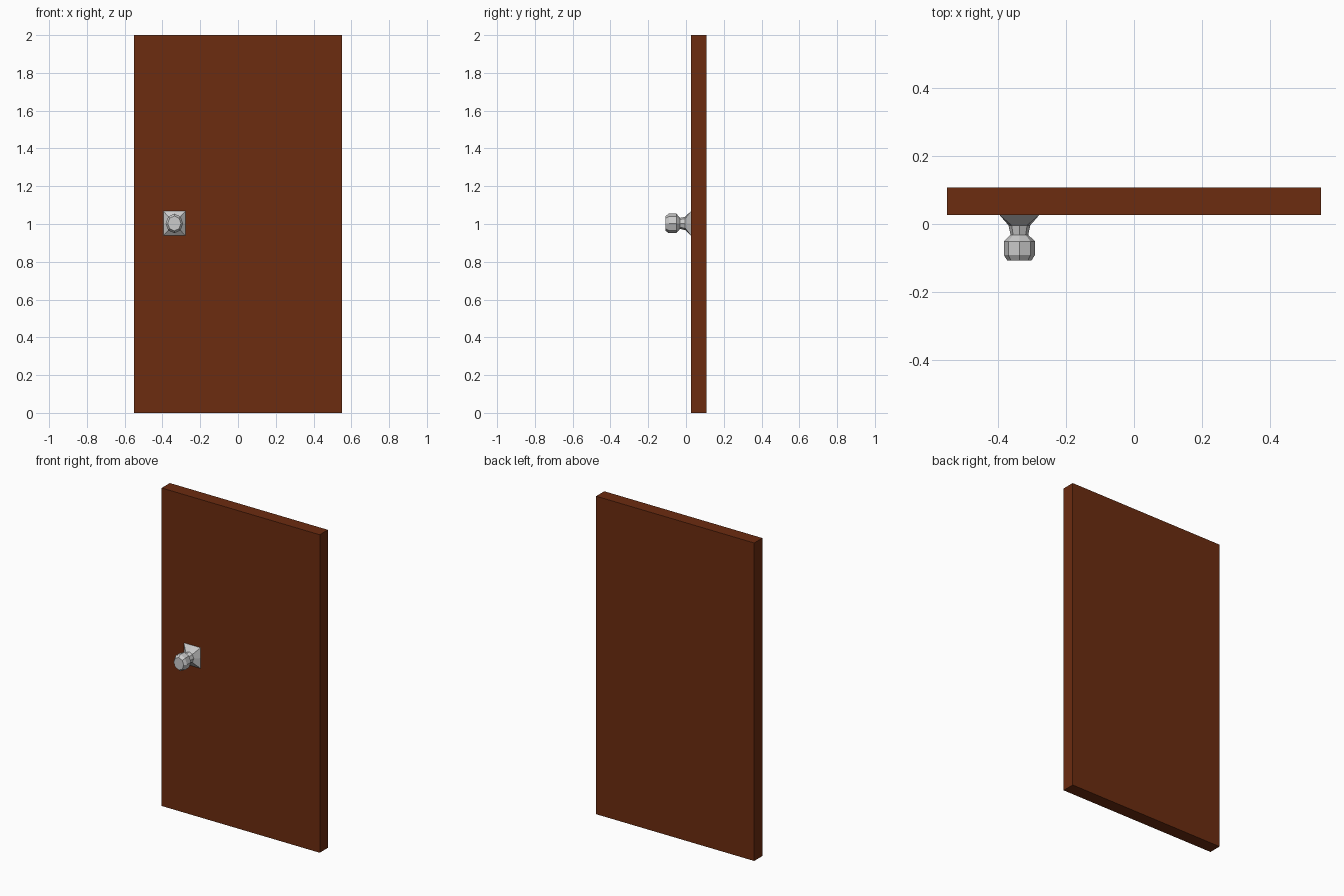
import bpy, bmesh
from math import sin, cos, pi, sqrt

if "Cube" in bpy.data.objects:
    bpy.data.objects.remove(bpy.data.objects["Cube"])

# Wooden door slab
bpy.ops.mesh.primitive_cube_add(size=1, location=(0, 0.0675, 1))
door = bpy.context.object
door.name = "door_panel"
door.scale = (1.1, 0.081, 2)
wood = bpy.data.materials.new("wood")
wood.diffuse_color = (0.15, 0.025, 0.005, 1)
wood.use_nodes = True
wood.node_tree.nodes["Principled BSDF"].inputs["Base Color"].default_value = wood.diffuse_color
door.data.materials.append(wood)

# Knob: square back plate flowing into an octagonal neck and grip
CX, CZ, TALL = -0.337, 1.003, 1.12
# (y position, half width, is square)
RINGS = [(0.028, 0.058, True), (0.026, 0.058, True), (-0.004, 0.032, False),
         (-0.032, 0.026, False), (-0.051, 0.046, False),
         (-0.091, 0.046, False), (-0.108, 0.035, False)]
bm = bmesh.new()
loops = []
for y, r, square in RINGS:
    loop = []
    for i in range(8):
        a = i * pi / 4
        k = r * (sqrt(2) if square and i % 2 else 1)
        loop.append(bm.verts.new((CX + k * cos(a), y, CZ + k * TALL * sin(a))))
    loops.append(loop)
for lo, hi in zip(loops, loops[1:]):
    for i in range(8):
        j = (i + 1) % 8
        bm.faces.new((lo[i], lo[j], hi[j], hi[i]))
bm.faces.new(loops[0])
bm.faces.new(loops[-1])
bmesh.ops.recalc_face_normals(bm, faces=bm.faces)
mesh = bpy.data.meshes.new("door_knob")
bm.to_mesh(mesh)
bm.free()
knob = bpy.data.objects.new("door_knob", mesh)
bpy.context.collection.objects.link(knob)
